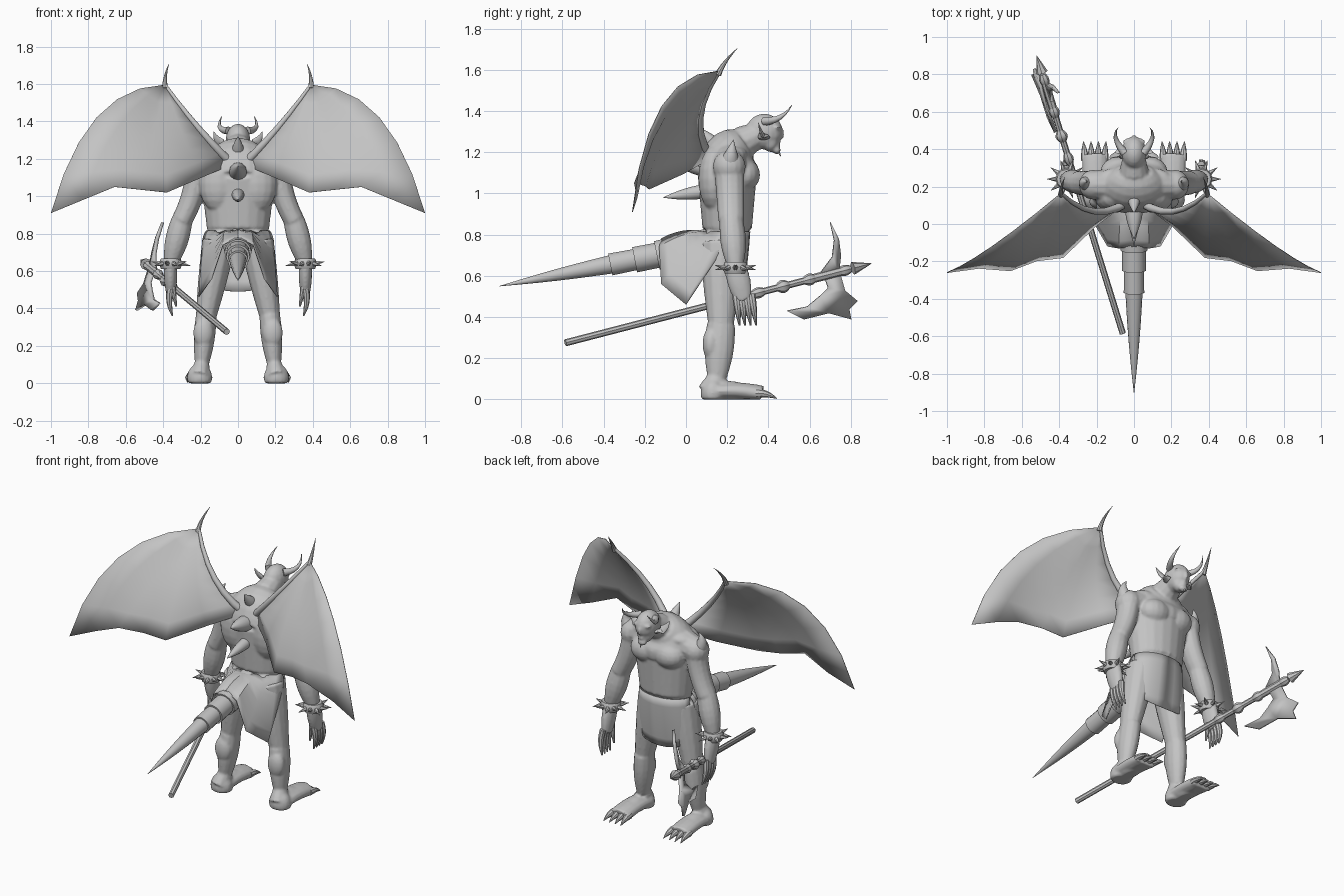
import bpy, bmesh, math
from mathutils import Vector, Matrix

default_cube = bpy.data.objects.get("Cube")
if default_cube:
    bpy.data.objects.remove(default_cube, do_unlink=True)

grey = bpy.data.materials.new("stone_grey")
grey.use_nodes = True
grey.diffuse_color = (.55, .55, .55, 1)
grey.node_tree.nodes["Principled BSDF"].inputs["Base Color"].default_value = grey.diffuse_color

STRAIGHT = (0, 0, 0)


def arc(start, end, bend=STRAIGHT, steps=6):
    """Points from start to end, pushed aside by bend at the middle."""
    fractions = [i / steps for i in range(steps + 1)]
    return [Vector(start).lerp(Vector(end), t) + Vector(bend) * 4 * t * (1 - t) for t in fractions]


class Part:
    """Collects pieces of geometry and turns them into one named object."""

    def __init__(self, name):
        self.name = name
        self.bm = bmesh.new()

    def sweep(self, start, end, thick, thin=.001, bend=STRAIGHT, bulge=0, flat=1, sides=12):
        """Tapered limb along an arc; bulge swells its middle, flat squashes its section."""
        path = arc(start, end, bend)
        last = len(path) - 1
        rings = []
        for i, centre in enumerate(path):
            t = i / last
            along = (path[min(i + 1, last)] - path[max(i - 1, 0)]).normalized()
            side = Vector((0, 1, 0)) if abs(along.x) > .85 else Vector((1, 0, 0))
            wide = (side - along * side.dot(along)).normalized()
            deep = along.cross(wide) * flat
            radius = thick + (thin - thick) * t + bulge * math.sin(math.pi * t)
            angles = [math.tau * k / sides for k in range(sides)]
            rings.append([self.bm.verts.new(centre + (wide * math.cos(a) + deep * math.sin(a)) * radius)
                          for a in angles])
        for lower, upper in zip(rings, rings[1:]):
            for k in range(sides):
                n = (k + 1) % sides
                self.bm.faces.new((lower[k], lower[n], upper[n], upper[k]))
        self.bm.faces.new(rings[0])
        self.bm.faces.new(rings[-1])

    def ball(self, centre, radii):
        matrix = Matrix.Translation(centre) @ Matrix.Diagonal((*radii, 1))
        bmesh.ops.create_uvsphere(self.bm, u_segments=16, v_segments=10, radius=1, matrix=matrix)

    def sheet(self, rows):
        grid = [[self.bm.verts.new(p) for p in row] for row in rows]
        for upper, lower in zip(grid, grid[1:]):
            for k in range(len(upper) - 1):
                self.bm.faces.new((upper[k], upper[k + 1], lower[k + 1], lower[k]))
        bmesh.ops.remove_doubles(self.bm, verts=self.bm.verts[:], dist=.0001)

    def finish(self, mirror=False, thickness=0, angle=40):
        bmesh.ops.recalc_face_normals(self.bm, faces=self.bm.faces[:])
        mesh = bpy.data.meshes.new(self.name)
        self.bm.to_mesh(mesh)
        self.bm.free()
        mesh.materials.append(grey)
        ob = bpy.data.objects.new(self.name, mesh)
        bpy.context.collection.objects.link(ob)
        bpy.ops.object.select_all(action="DESELECT")
        ob.select_set(True)
        bpy.context.view_layer.objects.active = ob
        bpy.ops.object.shade_smooth_by_angle(angle=math.radians(angle))
        if thickness:
            solid = ob.modifiers.new("thickness", "SOLIDIFY")
            solid.thickness = thickness
            solid.offset = 0
        if mirror:
            ob.modifiers.new("mirror", "MIRROR").use_mirror_merge = bool(thickness)
        return ob


# Joints of the skeleton
pelvis, waist = Vector((0, .18, .68)), Vector((0, .2, .83))
chest, nape, skull = Vector((0, .2, 1.1)), Vector((0, .28, 1.25)), Vector((0, .38, 1.3))
shoulder, elbow = Vector((.22, .21, 1.13)), Vector((.3, .22, .87))
wrist, palm = Vector((.36, .24, .64)), Vector((.36, .28, .48))
hip, knee, ankle = Vector((.1, .17, .76)), Vector((.17, .17, .36)), Vector((.193, .15, .1))
heel, toes = Vector((.205, .12, .035)), Vector((.21, .37, .025))

# Body: one half is built from limbs and muscles, then mirrored and fused
body = Part("body")
body.sweep(pelvis, waist, .14, .167, flat=.64, sides=20)
body.sweep(waist, chest, .167, .2, flat=.72, sides=20)
body.sweep(chest, nape, .2, .1, bend=(0, -.01, .02), bulge=.025, flat=.77, sides=20)
body.sweep(nape, skull, .08, .055)
body.sweep((.1, .21, 1.16), shoulder, .09, .075)
body.sweep(shoulder, elbow, .064, .056, bend=(-.015, 0, 0), flat=1.15)
body.sweep(elbow, wrist, .058, .038, bulge=.014)
body.sweep(wrist, palm, .034, .025, bulge=.006, flat=1.6)
body.sweep(hip, knee, .092, .056, bulge=.004, flat=1.12)
body.sweep(knee, ankle, .056, .037, bulge=.01, flat=1.25)
body.sweep(ankle, heel, .042, .055, flat=1.2)
body.sweep(heel, toes, .066, .07, bend=(0, 0, .012), flat=.6)
body.ball((.205, .13, .03), (.068, .06, .075))    # heel pad
body.ball((.205, .2, .04), (.055, .12, .05))      # instep
body.ball((.08, .28, 1.09), (.1, .08, .08))       # pectoral
body.ball(shoulder, (.075, .08, .08))             # deltoid
body.ball((.1, .14, 1.07), (.11, .08, .16))       # shoulder blade
body.ball((.1, .22, 1.19), (.11, .08, .045))      # trapezius
body.ball((.08, .13, .75), (.07, .05, .08))       # buttock
body.ball((.185, .12, .27), (.055, .04, .08))     # calf
body.ball((.17, .2, .37), (.04, .03, .04))        # kneecap
for height in (.89, .97):
    body.ball((.05, .28, height), (.04, .03, .045))
body.ball(skull, (.066, .09, .087))
body.ball((0, .41, 1.25), (.05, .04, .05))        # jaw
body.ball((.03, .44, 1.32), (.03, .02, .01))      # brow
body.ball((.03, .43, 1.28), (.02, .02, .02))      # cheek
body.ball((0, .46, 1.29), (.01, .02, .03))        # nose
body.ball((0, .45, 1.24), (.02, .01, .01))        # lips
body.ball((0, .44, 1.21), (.03, .02, .02))        # chin
for v in body.bm.verts:
    v.co.z = max(v.co.z, 0)
figure = body.finish(mirror=True)
fuse = figure.modifiers.new("fuse", "REMESH")
fuse.mode = "VOXEL"
fuse.voxel_size = .008
fuse.use_smooth_shade = True
figure.modifiers.new("soften", "SMOOTH").iterations = 4

# Horns, ears, chin tuft and shoulder spikes
horns = Part("horns")
horns.sweep((.05, .38, 1.35), (.085, .515, 1.43), .022, bend=(.03, .01, -.02))
horns.finish(mirror=True)
ears = Part("ears")
ears.sweep((.06, .38, 1.27), (.13, .35, 1.345), .03, bend=(.01, 0, -.01), bulge=.006, flat=.4)
ears.finish(mirror=True)
tuft = Part("chin_tuft")
tuft.sweep((0, .44, 1.22), (0, .46, 1.18), .012)
tuft.finish()
shoulder_spikes = Part("shoulder_spikes")
shoulder_spikes.sweep(shoulder, (.25, .23, 1.26), .06, bend=(.03, 0, 0))
shoulder_spikes.finish(mirror=True)

# Spikes down the spine
back_spikes = Part("back_spikes")
back_spikes.sweep((0, .17, 1.2), (0, .06, 1.32), .04, bulge=.01)
back_spikes.sweep((0, .09, 1.13), (0, -.08, 1.16), .05, bulge=.01)
back_spikes.sweep((0, .09, 1.01), (0, -.11, .98), .035, bulge=.008)
back_spikes.finish()

# Fingers, thumb and toes, fanned out
fingers, toe_claws = Part("fingers"), Part("toe_claws")
for i in range(4):
    spread = i - 1.5
    fingers.sweep(palm + Vector((0, spread * .025, .03)), palm + Vector((-.01, .02 + spread * .027, -.12)),
                  .019, .004, bend=(.012, 0, 0), bulge=.004, sides=8)
    toe_claws.sweep(toes + Vector((spread * .034, -.03, .005)), toes + Vector((spread * .04, .07, -.02)),
                    .022, .002, bend=(0, 0, .008), bulge=.004, sides=8)
fingers.sweep(wrist - Vector((0, 0, .08)), palm - Vector((.03, .03, .07)), .024, .005, sides=8)
fingers.finish(mirror=True)
toe_claws.finish(mirror=True)

# Spiked wrist bands
bands = Part("wrist_bands")
rise = Vector((0, 0, .028))
bands.sweep(wrist - rise, wrist + rise, .052, .052, bulge=.008)
for i in range(10):
    turn = math.tau * i / 10
    out = Vector((math.cos(turn), math.sin(turn), 0))
    bands.sweep(wrist + out * .05, wrist + out * .105 + rise * .4 * (-1) ** i, .015, sides=6)
bands.finish(mirror=True)

# Tail: flared plates that overlap, then a long tapering tip
tail = Part("tail")
tail_root, tail_tip = Vector((0, .17, .76)), Vector((0, -.905, .55))
for begin, end in ((0, .29), (.26, .39), (.37, .5)):
    tail.sweep(tail_root.lerp(tail_tip, begin), tail_root.lerp(tail_tip, end),
               .086 - begin * .09, .095 - end * .08, sides=14)
tail.sweep(tail_root.lerp(tail_tip, .48), tail_tip, .047, bulge=.005, sides=14)
tail.finish()

# Cloth draped from the waist over the tail
hem = [Vector(p) for p in ((0, -.12, .78), (.08, -.13, .74), (.14, -.12, .56), (.21, 0, .46), (.19, .18, .73))]
cloth_rows = []
for i, low in enumerate(hem):
    turn = math.pi / 2 * i / 4
    top = Vector((.17 * math.sin(turn), .2 - .11 * math.cos(turn), .815))
    cloth_rows.append(arc(top, low, (.008 * math.sin(turn), 0, .02 * math.cos(turn))))
rear_cloth = Part("rear_cloth")
rear_cloth.sheet(cloth_rows)
rear_cloth.finish(mirror=True, thickness=.004)

# Front apron hugging the thighs
apron_rows = []
for i in range(6):
    turn = math.radians(i * 17)
    top = Vector((.17 * math.sin(turn), .2 + .11 * math.cos(turn), .815))
    low = Vector((.19 * math.sin(turn), .19 + .08 * math.cos(turn), .49 + .003 * i * i))
    apron_rows.append(arc(top, low, (0, .005, 0)))
apron = Part("front_apron")
apron.sheet(apron_rows)
apron.finish(mirror=True, thickness=.004)

# Wings: ribs fan out from one joint, with slightly sagging membrane between
joint = Vector((.39, .165, 1.595))
bones = [((1, -.26, .91), (.06, -.07, .17)), ((.66, -.25, 1.05), (0, -.06, 0)),
         ((.38, -.18, 1.02), (0, -.05, 0)), ((.03, .12, 1.17), (0, -.075, -.02))]
ribs = [arc(joint, *bone) for bone in bones]
membrane = []
for rib, following in zip(ribs, ribs[1:]):
    middle = [p.lerp(q, .5) + Vector((0, .003 * i, 0)) for i, (p, q) in enumerate(zip(rib, following))]
    membrane += [rib, middle]
membrane.append(ribs[-1])
wing = Part("wing_membranes")
wing.sheet(membrane)
wing.finish(mirror=True, thickness=.004, angle=60)
wing_arms = Part("wing_arms")
wing_arms.sweep(joint, bones[-1][0], .009, .024, bones[-1][1])
wing_arms.sweep(joint - Vector((0, .01, .02)), (.37, .25, 1.705), .016, bend=(.008, -.01, 0), sides=8)
wing_arms.finish(mirror=True)

# Pole axe gripped in one hand
butt, point = Vector((-.06, -.585, .275)), Vector((-.52, .9, .66))


def on_shaft(y):
    return butt.lerp(point, (y - butt.y) / (point.y - butt.y))


shaft = Part("axe_shaft")
shaft.sweep(butt, on_shaft(.8), .017, .017, sides=8)
for y, swell in ((.35, .01), (.47, .016), (.6, .012), (.77, .01)):
    shaft.sweep(on_shaft(y - .03), on_shaft(y + .03), .017, .017, bulge=swell, sides=8)
shaft.sweep(on_shaft(.6), on_shaft(.76), .022, .022, sides=8)
shaft.sweep(on_shaft(.81), point, .032, sides=8)
shaft.finish(angle=30)

# Axe head: a broad crescent below the shaft and a hooked spike above
crescent = [(.67, .6), (.69, .54), (.65, .5), (.59, .45), (.49, .43), (.57, .39), (.69, .42),
            (.8, .39), (.79, .44), (.83, .48), (.77, .53), (.75, .6)]
hook = [(.65, .61), (.71, .69), (.72, .77), (.7, .86), (.74, .78), (.75, .7), (.74, .61)]
for name, outline in (("axe_blade", crescent), ("axe_hook", hook)):
    plate = Part(name)
    corners = []
    for y, z in outline:
        middle = on_shaft(y)
        corners.append(plate.bm.verts.new(middle + Vector((.22, 0, 1)) * (z - middle.z)))
    plate.bm.faces.new(corners)
    plate.finish(thickness=.016)
